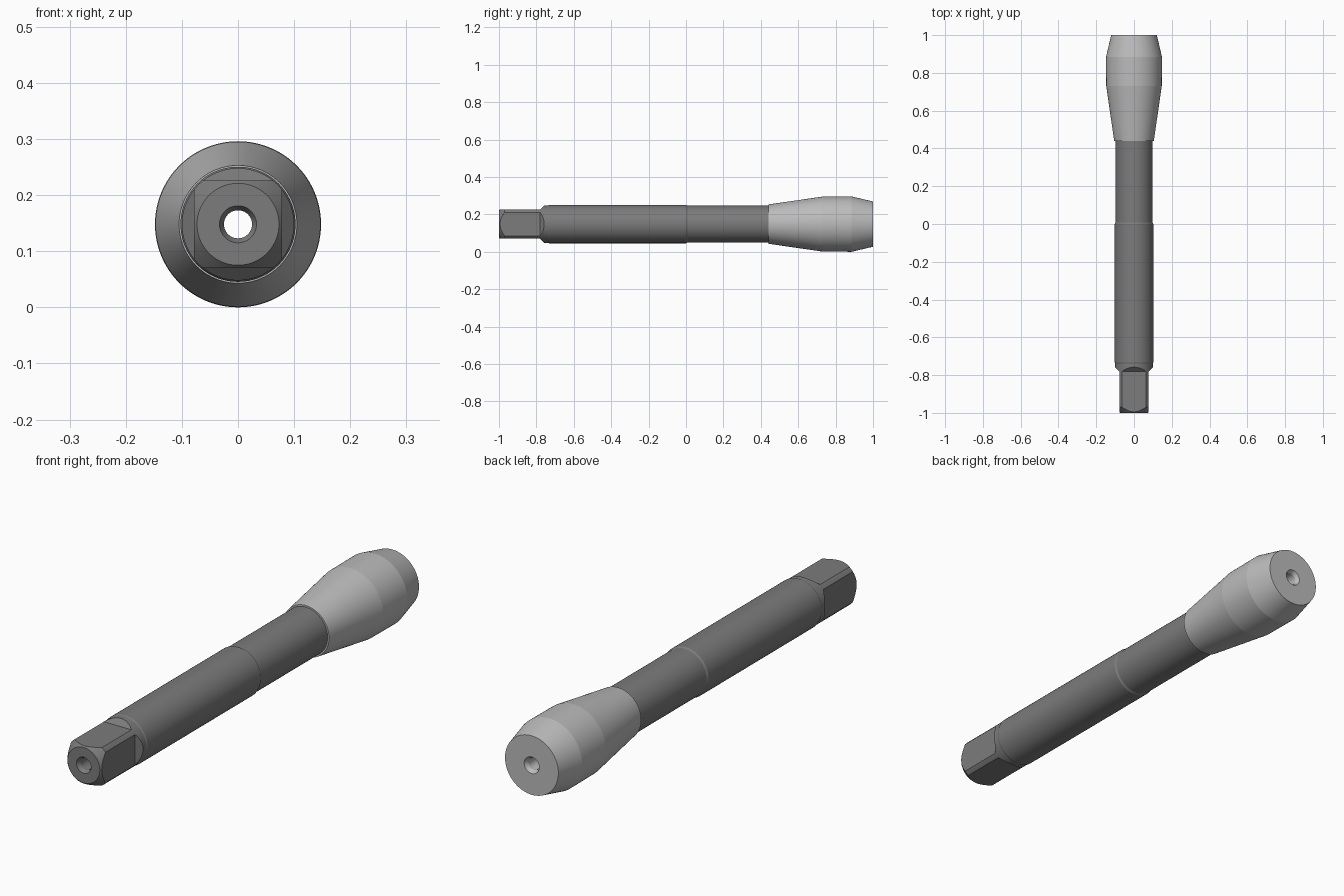
import bpy, bmesh, math

if "Cube" in bpy.data.objects:
    bpy.data.objects.remove(bpy.data.objects["Cube"])

AXIS_Z = 0.148
SEGMENTS = 96
BORE = 0.025


def material(name, grey):
    mat = bpy.data.materials.new(name)
    mat.diffuse_color = (grey, grey, grey, 1)
    mat.use_nodes = True
    mat.node_tree.nodes["Principled BSDF"].inputs["Base Color"].default_value = mat.diffuse_color
    return mat


def add_mesh(name, bm):
    bmesh.ops.recalc_face_normals(bm, faces=bm.faces)
    mesh = bpy.data.meshes.new(name)
    bm.to_mesh(mesh)
    bm.free()
    obj = bpy.data.objects.new(name, mesh)
    obj.location.z = AXIS_Z
    bpy.context.collection.objects.link(obj)
    return obj


def lathe(name, profile, mat):
    """Turn a closed (y, radius) profile around the y axis."""
    bm = bmesh.new()
    rings = []
    for i in range(SEGMENTS):
        a = math.tau * i / SEGMENTS
        rings.append([bm.verts.new((r * math.cos(a), y, r * math.sin(a))) for y, r in profile])
    n = len(profile)
    for i in range(SEGMENTS):
        p, q = rings[i], rings[(i + 1) % SEGMENTS]
        for j in range(n):
            k = (j + 1) % n
            bm.faces.new((p[j], p[k], q[k], q[j]))
    obj = add_mesh(name, bm)
    obj.data.materials.append(mat)
    return obj


def flat_cutter(name, angle):
    """Block with a sloped run-out, removing one side of the square drive."""
    side = [(-1.1, 0.078), (-0.78, 0.078), (-0.68, 0.178), (-1.1, 0.178)]
    bm = bmesh.new()
    face = bm.faces.new([bm.verts.new((-0.15, y, z)) for y, z in side])
    ext = bmesh.ops.extrude_face_region(bm, geom=[face])
    moved = [v for v in ext["geom"] if isinstance(v, bmesh.types.BMVert)]
    bmesh.ops.translate(bm, verts=moved, vec=(0.3, 0, 0))
    obj = add_mesh(name, bm)
    obj.rotation_euler.y = angle
    obj.hide_render = True
    return obj


def activate(obj):
    bpy.ops.object.select_all(action='DESELECT')
    obj.select_set(True)
    bpy.context.view_layer.objects.active = obj


dark = material("dark_steel", 0.2)
light = material("light_steel", 0.5)

# Stepped hollow shaft with chamfered front end
shaft = lathe("shaft", [
    (-0.985, BORE), (-1.0, 0.033), (-1.0, 0.073), (-0.97, 0.1),
    (-0.738, 0.1), (-0.732, 0.1025), (0.0, 0.1025), (0.008, 0.0985),
    (0.44, 0.0985), (0.44, BORE)], dark)

# Square drive flats milled into the front end
for i in range(4):
    cutter = flat_cutter("flat_cutter", i * math.pi / 2)
    activate(shaft)
    mod = shaft.modifiers.new("flat", 'BOOLEAN')
    mod.operation = 'DIFFERENCE'
    mod.solver = 'EXACT'
    mod.object = cutter
    bpy.ops.object.modifier_apply(modifier=mod.name)
    bpy.data.objects.remove(cutter)

# Flared head with centre hole
head = lathe("flared_head", [
    (0.44, BORE), (0.44, 0.105), (0.73, 0.147), (0.885, 0.148),
    (1.0, 0.121), (1.0, 0.034), (0.985, BORE)], light)

for obj in (shaft, head):
    activate(obj)
    bpy.ops.object.shade_smooth_by_angle(angle=math.radians(6))
